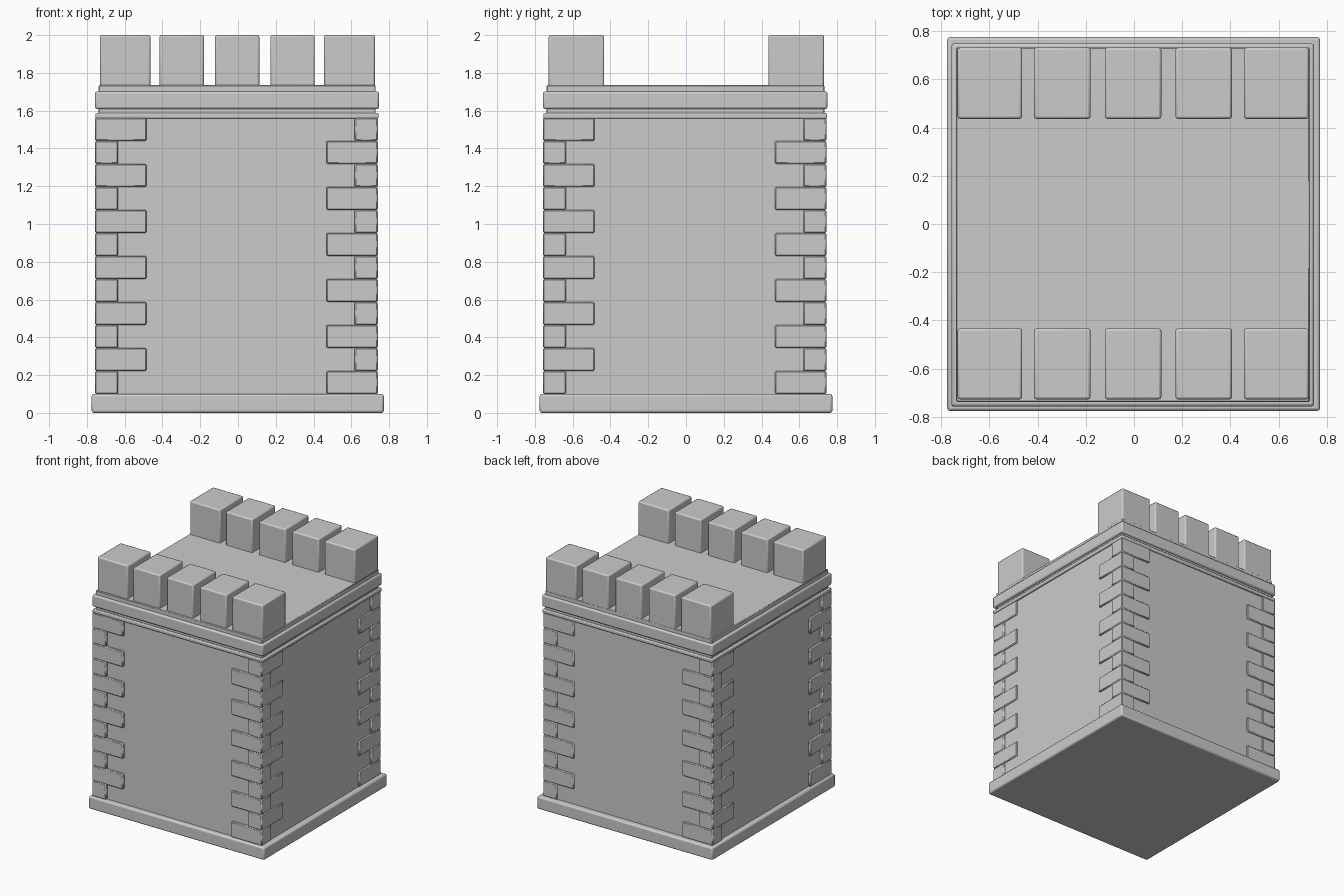
import bpy

if "Cube" in bpy.data.objects:
    bpy.data.objects.remove(bpy.data.objects["Cube"])


def box(name, x0, x1, y0, y1, z0, z1, bevel=0.01, segments=2):
    """Bevelled box given by its extents."""
    bpy.ops.mesh.primitive_cube_add(
        size=1, location=((x0 + x1) / 2, (y0 + y1) / 2, (z0 + z1) / 2))
    ob = bpy.context.object
    ob.name = name
    ob.scale = (x1 - x0, y1 - y0, z1 - z0)
    bpy.ops.object.transform_apply(location=False, rotation=False, scale=True)
    if bevel:
        m = ob.modifiers.new("Bevel", 'BEVEL')
        m.width = bevel
        m.segments = segments
        bpy.ops.object.shade_smooth_by_angle()
    return ob


# Plinth, tower body with roof, and the two trim bands
box("plinth", -0.775, 0.772, -0.775, 0.775, 0.0, 0.10, 0.012)
box("tower_body", -0.738, 0.729, -0.738, 0.732, 0.05, 1.735, 0.005, 1)
box("lower_trim", -0.755, 0.745, -0.755, 0.747, 1.558, 1.587, 0.007)
box("upper_trim", -0.757, 0.747, -0.757, 0.749, 1.608, 1.702, 0.012)

# Corner stones: long and short faces alternate up each corner
X, Y = (-0.757, 0.740), (-0.757, 0.743)
LONG, SHORT = 0.272, 0.122
COURSES, Z0, Z1 = 12, 0.10, 1.562
step = (Z1 - Z0) / COURSES
for i, side_x in enumerate(("left", "right")):
    for j, side_y in enumerate(("front", "back")):
        for k in range(COURSES):
            long_x = (k + i + j) % 2 == 1
            dx, dy = (LONG, SHORT) if long_x else (SHORT, LONG)
            xs = sorted((X[i], X[i] + (dx if i == 0 else -dx)))
            ys = sorted((Y[j], Y[j] + (dy if j == 0 else -dy)))
            z = Z0 + k * step
            box(f"corner_stone_{side_y}_{side_x}_{k + 1}",
                *xs, *ys, z, z + step, 0.006, 1)

# Battlements along the front and back edges
SPANS = [(-0.731, -0.464), (-0.415, -0.180), (-0.121, 0.113),
         (0.172, 0.406), (0.456, 0.725)]
for side, (y0, y1) in (("front", (-0.727, -0.433)), ("back", (0.436, 0.731))):
    for n, (x0, x1) in enumerate(SPANS):
        box(f"battlement_{side}_{n + 1}", x0, x1, y0, y1, 1.71, 2.0, 0.01)
